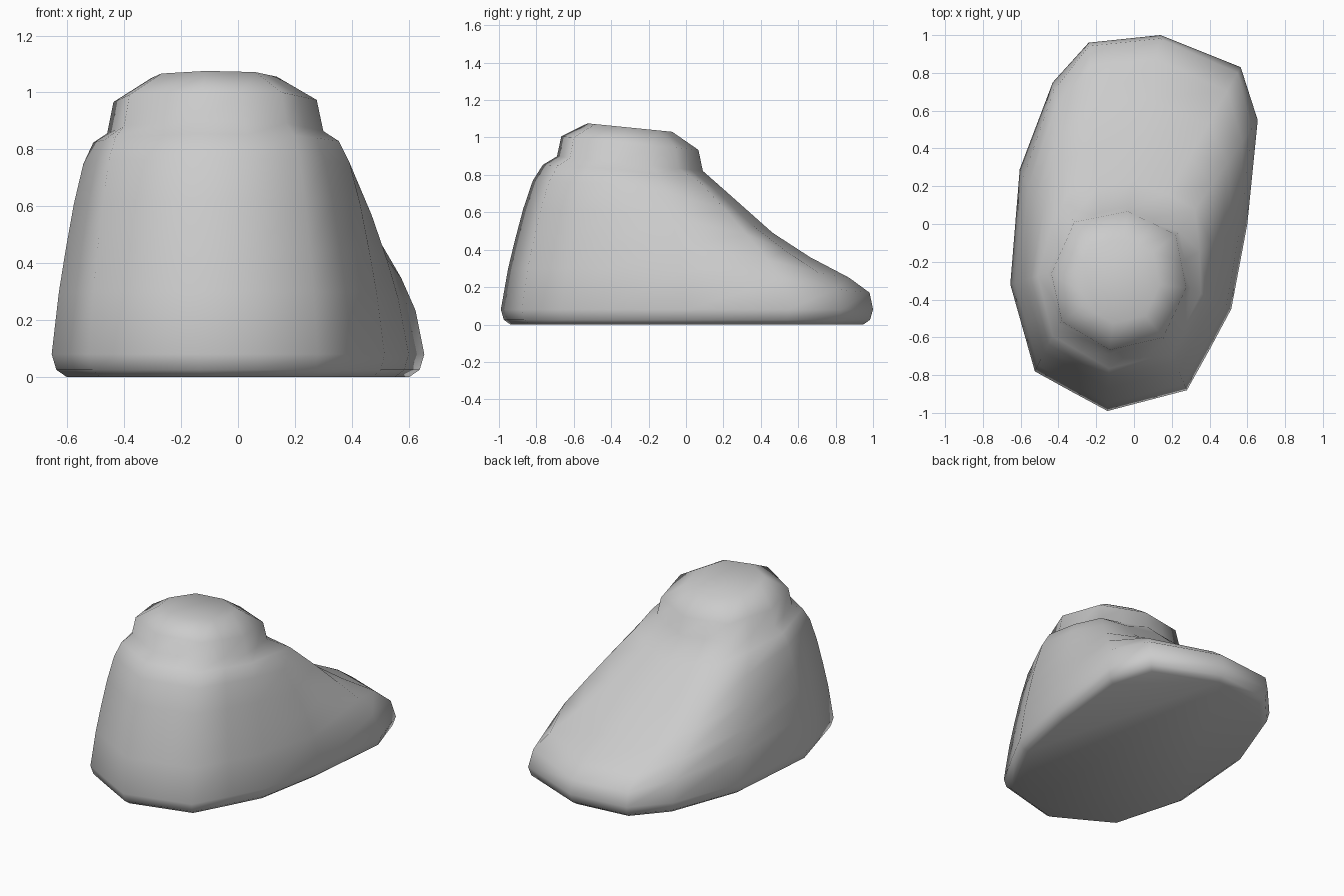
import bpy, bmesh
from mathutils import Vector

if "Cube" in bpy.data.objects:
    bpy.data.objects.remove(bpy.data.objects["Cube"])

# Outline of the foot at its widest, from the heel round the right side
FOOT = [(-.14, -.99), (.07, -.935), (.28, -.88), (.40, -.665), (.515, -.45), (.60, 0),
        (.655, .55), (.565, .83), (.14, 1.0), (-.24, .96), (-.43, .75), (-.605, .29),
        (-.655, -.32), (-.59, -.55), (-.525, -.78), (-.335, -.885)]
# Eight-sided ankle outline, doubled to sixteen points to match the foot
OCT = [(-.13, -.69), (.17, -.62), (.30, -.34), (.24, -.04),
       (-.03, .09), (-.33, .03), (-.46, -.26), (-.40, -.53)]
ANKLE = []
for i, p in enumerate(OCT):
    q = OCT[(i + 1) % 8]
    ANKLE += [p, ((p[0] + q[0]) / 2, (p[1] + q[1]) / 2)]

# Climb from foot to ankle as (fraction inward, height): steep heel, sloping toe
HEEL = [(0, .08), (.13, .30), (.25, .45), (.40, .62), (.57, .77), (.75, .855), (1, .90)]
TOE = [(0, .08), (.02, .17), (.14, .25), (.37, .36), (.59, .49), (.85, .70), (1, .82)]
TOE_WEIGHT = [0, 0, 0, 0, 0, .15, .5, .85, 1, 1, .65, .3, 0, 0, 0, 0]


def mix(a, b, t):
    return a + (b - a) * t


def neck_height(y):
    return .86 - .1 * (y + .3)


rings = []
# Rounded sole edge
for scale, z in ((.92, 0), (.975, .025)):
    rings.append([(x * scale, y * mix(scale, 1, .35), z) for x, y in FOOT])

# Foot body
for (th, zh), (tt, zt) in zip(HEEL, TOE):
    ring = []
    for (fx, fy), (ax, ay), w in zip(FOOT, ANKLE, TOE_WEIGHT):
        t = mix(th, tt, w)
        n = neck_height(ay)
        low = mix(zh, zt, w)
        high = mix(zh * n / .90, zt * n / .82, w)
        ring.append((mix(fx, ax, t), mix(fy, ay, t), mix(low, high, t)))
    rings.append(ring)

# Ankle stump
for scale, rise in ((.94, .11), (.58, .193)):
    ring = []
    for x, y in ANKLE:
        x, y = mix(-.09, x, scale), mix(-.30, y, scale)
        ring.append((x, y, neck_height(y) + rise))
    rings.append(ring)

# Skin the rings and close both ends
bm = bmesh.new()
loops = [[bm.verts.new(Vector(p)) for p in ring] for ring in rings]
for a, b in zip(loops, loops[1:]):
    for i in range(16):
        j = (i + 1) % 16
        bm.faces.new((a[i], a[j], b[j], b[i]))
bm.faces.new(loops[0][::-1])
bm.faces.new(loops[-1])
bmesh.ops.recalc_face_normals(bm, faces=bm.faces)
for f in bm.faces:
    f.smooth = True
mesh = bpy.data.meshes.new("foot")
bm.to_mesh(mesh)
bm.free()
foot = bpy.data.objects.new("foot", mesh)
bpy.context.collection.objects.link(foot)
